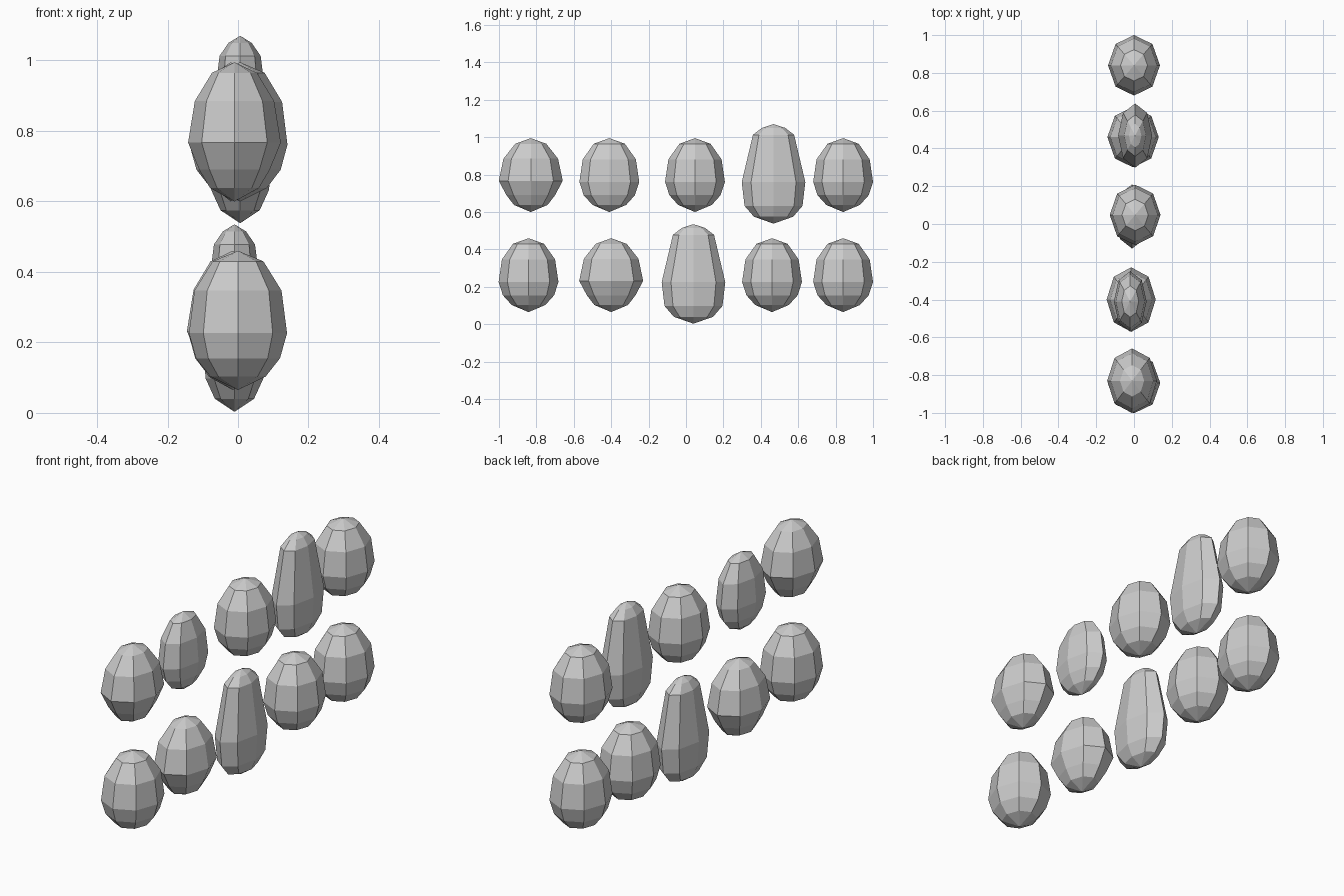
import bpy, bmesh
from math import cos, sin, tau

if "Cube" in bpy.data.objects:
    bpy.data.objects.remove(bpy.data.objects["Cube"])

SIDES = 8

# Profiles: (radius, height) from bottom pole to top pole
ROUND = [(0, .065), (.09, .103), (.137, .155), (.16, .226), (.142, .347), (.083, .43), (0, .46)]
WIDE = [(0, .065), (.09, .103), (.13, .155), (.171, .232), (.146, .35), (.083, .43), (0, .46)]
TALL = [(0, .003), (.105, .04), (.155, .098), (.17, .225), (.11, .478), (.062, .515), (0, .535)]


def pebble(name, profile, x, y, z, x_scale):
    """Eight-sided lathed pebble, squeezed along x."""
    bm = bmesh.new()
    rings = []
    for r, h in profile:
        n = SIDES if r else 1
        rings.append([bm.verts.new((x + r * x_scale * cos(tau * i / SIDES),
                                    y + r * sin(tau * i / SIDES) if r else y, z + h))
                      for i in range(n)])
    for a, b in zip(rings, rings[1:]):
        for i in range(SIDES):
            j = (i + 1) % SIDES
            if len(a) == 1:
                bm.faces.new((a[0], b[j], b[i]))
            elif len(b) == 1:
                bm.faces.new((a[i], a[j], b[0]))
            else:
                bm.faces.new((a[i], a[j], b[j], b[i]))
    bmesh.ops.recalc_face_normals(bm, faces=bm.faces)
    mesh = bpy.data.meshes.new(name)
    bm.to_mesh(mesh)
    bm.free()
    bpy.context.collection.objects.link(bpy.data.objects.new(name, mesh))


# Lower row, front to back
LOWER = [(ROUND, 0, -.842, .87), (WIDE, -.015, -.40, .76), (TALL, -.01, .04, .53),
         (ROUND, -.005, .46, .85), (ROUND, 0, .84, .86)]
# Upper row, front to back
UPPER = [(WIDE, -.01, -.83, .77), (ROUND, -.02, -.41, .54), (ROUND, .006, .048, .84),
         (TALL, .006, .468, .53), (ROUND, 0, .84, .86)]

for row, z, items in (("lower", 0, LOWER), ("upper", .535, UPPER)):
    for i, (profile, x, y, sx) in enumerate(items, 1):
        pebble(f"{row}_pebble_{i}", profile, x, y, z, sx)
